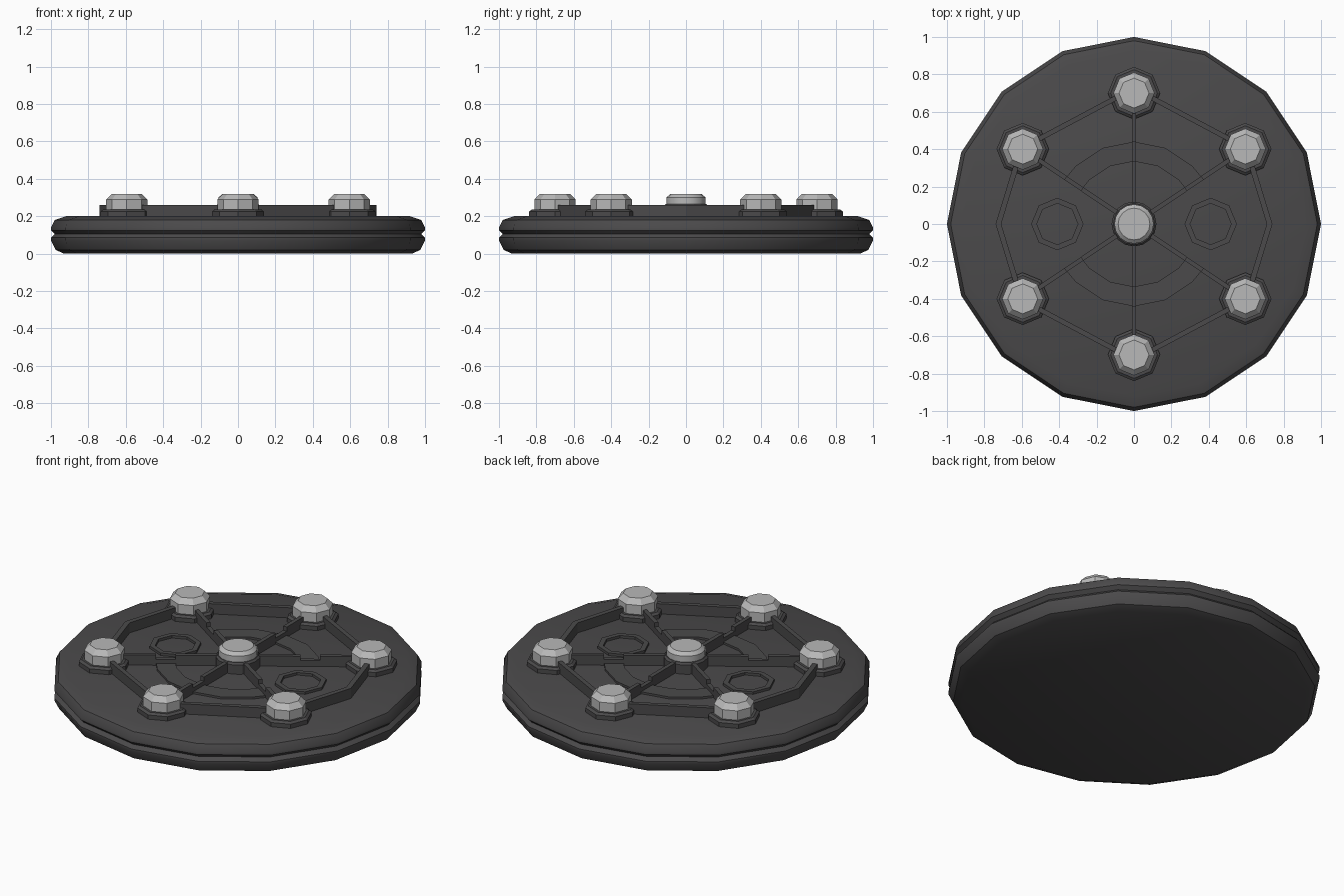
import bpy, bmesh
from math import sin, cos, radians, pi, atan2, hypot

if "Cube" in bpy.data.objects:
    bpy.data.objects.remove(bpy.data.objects["Cube"])

dark = bpy.data.materials.new("dark_metal")
dark.diffuse_color = (0.07, 0.068, 0.07, 1)
dark.use_nodes = True
dark.node_tree.nodes["Principled BSDF"].inputs["Base Color"].default_value = dark.diffuse_color
steel = bpy.data.materials.new("steel")
steel.diffuse_color = (0.48, 0.48, 0.48, 1)
steel.use_nodes = True
steel.node_tree.nodes["Principled BSDF"].inputs["Base Color"].default_value = steel.diffuse_color


def finish(name, bm, mat, smooth=False):
    bmesh.ops.recalc_face_normals(bm, faces=bm.faces)
    me = bpy.data.meshes.new(name)
    bm.to_mesh(me)
    bm.free()
    me.materials.append(mat)
    ob = bpy.data.objects.new(name, me)
    bpy.context.collection.objects.link(ob)
    if smooth:
        bpy.ops.object.select_all(action='DESELECT')
        ob.select_set(True)
        bpy.context.view_layer.objects.active = ob
        bpy.ops.object.shade_smooth_by_angle(angle=radians(30))
    return ob


def lathe(name, profile, sides, x=0, y=0, mat=dark, smooth=False, closed=False):
    """Revolve (radius, z) points; cap the ends, or close the loop for a ring."""
    bm = bmesh.new()
    rings = [[bm.verts.new((x + r * cos(2 * pi * i / sides), y + r * sin(2 * pi * i / sides), z))
              for i in range(sides)] for r, z in profile]
    pairs = list(zip(rings, rings[1:]))
    if closed:
        pairs.append((rings[-1], rings[0]))
    else:
        bm.faces.new(rings[0])
        bm.faces.new(rings[-1])
    for a, b in pairs:
        for i in range(sides):
            j = (i + 1) % sides
            bm.faces.new((a[i], a[j], b[j], b[i]))
    return finish(name, bm, mat, smooth)


def band(name, angles, r0, r1, z0, z1, loop=False):
    """Upright-walled band through the given angles."""
    bm = bmesh.new()
    secs = [[bm.verts.new((r * cos(radians(a)), r * sin(radians(a)), z))
             for r, z in ((r0, z0), (r1, z0), (r1, z1), (r0, z1))] for a in angles]
    pairs = list(zip(secs, secs[1:]))
    if loop:
        pairs.append((secs[-1], secs[0]))
    else:
        bm.faces.new(secs[0])
        bm.faces.new(secs[-1])
    for a, b in pairs:
        for i in range(4):
            j = (i + 1) % 4
            bm.faces.new((a[i], a[j], b[j], b[i]))
    return finish(name, bm, dark)


# grooved cover disc
lathe("cover_disc", [(0.93, 0), (0.975, 0.02), (1, 0.07), (1, 0.085), (0.98, 0.105),
                     (1, 0.125), (1, 0.14), (0.98, 0.18), (0.92, 0.2)], 16, smooth=True)

# raised rib joining the bolts
A = 34
band("outer_rib", [0, A, 90, 180 - A, 180, 180 + A, 270, 360 - A], 0.71, 0.74, 0.195, 0.26, True)

# low arcs on the front and back sectors
arc = [A, 45, 67.5, 90, 112.5, 135, 180 - A]
band("back_arc", arc, 0.335, 0.44, 0.195, 0.212)
band("front_arc", [a + 180 for a in arc], 0.335, 0.44, 0.195, 0.212)

# bolts, bosses and notched spokes
for n, (x, y) in enumerate([(0.595, 0.4), (0, 0.7), (-0.595, 0.4),
                            (-0.595, -0.4), (0, -0.7), (0.595, -0.4)]):
    lathe(f"boss_{n}", [(0.14, 0.195), (0.14, 0.225), (0.125, 0.235)], 8, x, y)
    lathe(f"bolt_{n}", [(0.11, 0.2), (0.11, 0.29), (0.08, 0.32)], 8, x, y, steel)
    R, a = hypot(x, y), atan2(y, x)
    bm = bmesh.new()
    outline = [(0.08, 0.195), (R, 0.195), (R, 0.26), (0.44, 0.26), (0.44, 0.235),
               (0.335, 0.235), (0.335, 0.26), (0.08, 0.26)]
    f = bm.faces.new([bm.verts.new((r * cos(a) + 0.012 * sin(a), r * sin(a) - 0.012 * cos(a), z))
                      for r, z in outline])
    ex = bmesh.ops.extrude_face_region(bm, geom=[f], use_keep_orig=True)
    bmesh.ops.translate(bm, vec=(-0.024 * sin(a), 0.024 * cos(a), 0),
                        verts=[v for v in ex["geom"] if isinstance(v, bmesh.types.BMVert)])
    finish(f"spoke_{n}", bm, dark)

# centre hub and cap
lathe("hub", [(0.12, 0.195), (0.12, 0.255), (0.11, 0.265)], 16)
lathe("hub_cap", [(0.105, 0.25), (0.105, 0.3), (0.085, 0.318)], 16, mat=steel, smooth=True)

# small octagonal rims
for side, x in (("left", -0.41), ("right", 0.41)):
    lathe(f"rim_{side}", [(0.11, 0.195), (0.14, 0.195), (0.14, 0.215), (0.11, 0.215)],
          8, x, 0, closed=True)
